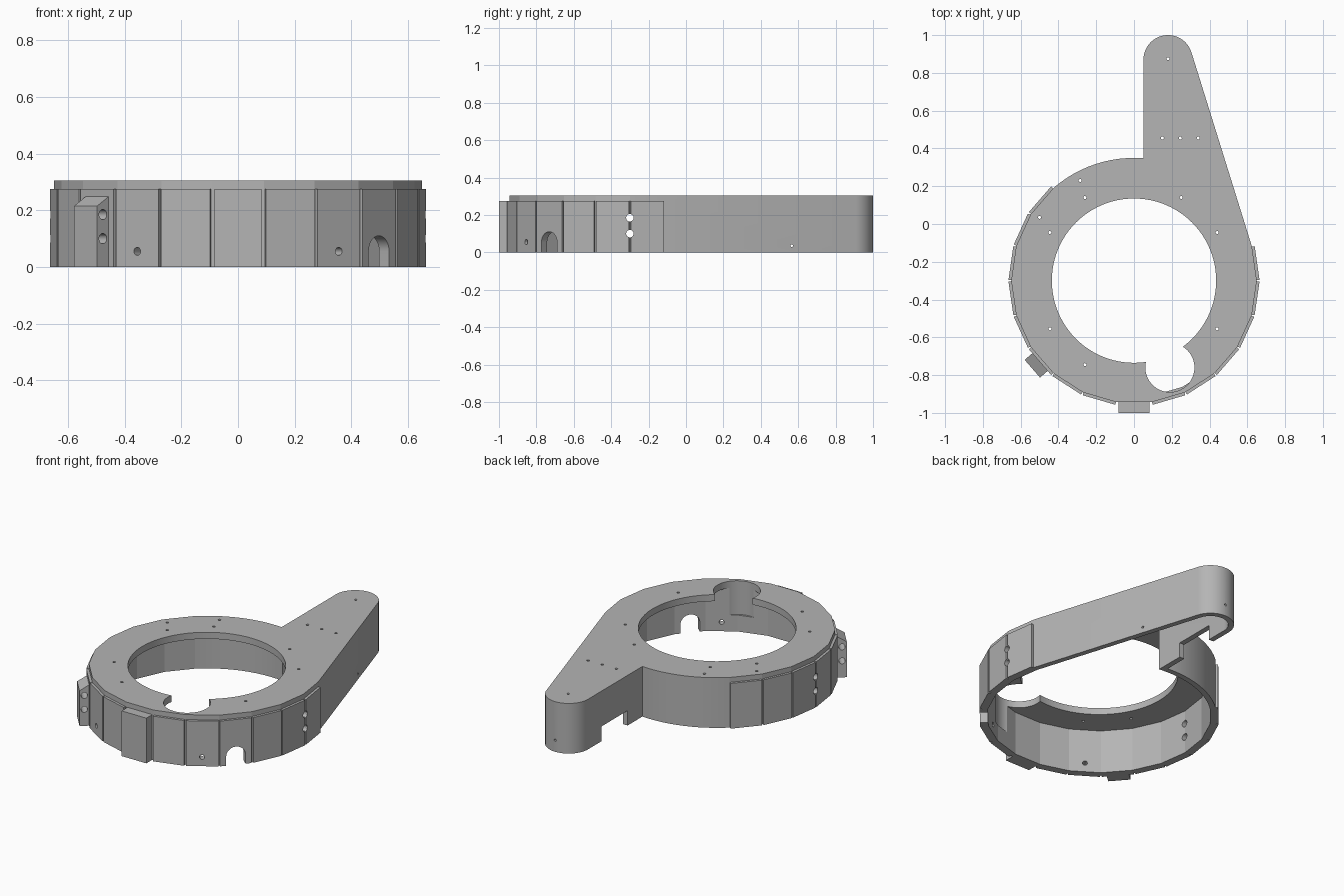
import bpy, bmesh
from math import sin, cos, tan, asin, pi, radians
from mathutils import Matrix, Vector

old = bpy.data.objects.get("Cube")
if old:
    bpy.data.objects.remove(old, do_unlink=True)

CY = -0.30               # ring centre on y
R = 0.65                 # ring corner radius
STEP = 2 * pi / 22       # angle of one wall facet
APOTHEM = R * cos(STEP / 2)
HEIGHT, PLATE, WALL = 0.305, 0.04, 0.032
PANEL_TOP = 0.275

grey = bpy.data.materials.new("plain grey")
grey.use_nodes = True
grey.diffuse_color = (0.46, 0.46, 0.46, 1)
grey.node_tree.nodes["Principled BSDF"].inputs["Base Color"].default_value = (0.46, 0.46, 0.46, 1)


def frame(x, y, z, origin):
    m = Matrix((x, y, z)).transposed().to_4x4()
    m.translation = origin
    return m


def radial(theta):
    """Direction out of the ring, theta measured from the front towards +x."""
    return Vector((sin(theta), -cos(theta), 0))


UP = Vector((0, 0, 1))
CENTRE = Vector((0, CY, 0))


def outward(theta):
    """Profile drawn in (tangent, up), extruded outwards."""
    return frame(Vector((cos(theta), sin(theta), 0)), UP, radial(theta), CENTRE)


def sideways(theta):
    """Profile drawn in (outward, up), extruded along the tangent."""
    d = radial(theta)
    return frame(d, UP, d.cross(UP), CENTRE)


def add_prism(bm, points, z0, z1, matrix=Matrix()):
    low = [bm.verts.new(matrix @ Vector((x, y, z0))) for x, y in points]
    high = [bm.verts.new(matrix @ Vector((x, y, z1))) for x, y in points]
    n = len(points)
    faces = [bm.faces.new(low[::-1]), bm.faces.new(high)]
    for i in range(n):
        j = (i + 1) % n
        faces.append(bm.faces.new((low[i], low[j], high[j], high[i])))
    bmesh.ops.recalc_face_normals(bm, faces=faces)


def make(name, prisms):
    bm = bmesh.new()
    for p in prisms:
        add_prism(bm, *p)
    mesh = bpy.data.meshes.new(name)
    bm.to_mesh(mesh)
    bm.free()
    mesh.materials.append(grey)
    ob = bpy.data.objects.new(name, mesh)
    bpy.context.collection.objects.link(ob)
    return ob


def circle(x, y, r, n=64):
    return [(x + r * cos(2 * pi * i / n), y + r * sin(2 * pi * i / n)) for i in range(n)]


def rect(x0, x1, y0, y1):
    return [(x0, y0), (x1, y0), (x1, y1), (x0, y1)]


def cut(ob, cutters):
    for prism in cutters:
        tool = make("cutter", [prism])
        tool.hide_render = True
        mod = ob.modifiers.new("cut", 'BOOLEAN')
        mod.operation, mod.solver, mod.object = 'DIFFERENCE', 'EXACT', tool
        bpy.context.view_layer.objects.active = ob
        bpy.ops.object.modifier_apply(modifier=mod.name)
        bpy.data.objects.remove(tool, do_unlink=True)


def finish(ob):
    bpy.ops.object.select_all(action='DESELECT')
    ob.select_set(True)
    bpy.context.view_layer.objects.active = ob
    bpy.ops.object.shade_smooth_by_angle(angle=radians(10))


def outline(inset):
    """Faceted ring, smooth at the back, running into a tapered round-ended arm."""
    r, left, tip = R - inset, 0.05 + inset, 0.13 - inset
    angles = [(6.5 - i) * STEP for i in range(16)]
    start, end = angles[-1], -pi - asin(left / r)
    angles += [start + (end - start) * i / 12 for i in range(1, 13)]
    pts = [(r * sin(a), CY - r * cos(a)) for a in angles]
    a0, a1 = pi, radians(17.5)
    pts += [(0.18 + tip * cos(a), 0.87 + tip * sin(a))
            for a in (a0 + (a1 - a0) * i / 32 for i in range(33))]
    return pts


# Openings in the side wall, shared by the housing and its panels
arch = [(-0.055, -0.05)] + [(-0.055 * cos(pi * i / 24), 0.055 + 0.055 * sin(pi * i / 24))
                            for i in range(25)] + [(0.055, -0.05)]
side_cuts = [(arch, 0.5, 0.8, outward(3 * STEP))]
for k in (-2, 2):
    side_cuts.append((circle(0, 0.055, 0.014, 24), 0.5, 0.8, outward(k * STEP)))
for side in (-1, 1):
    for z in (0.1, 0.185):
        side_cuts.append((circle(0, z, 0.02, 32), 0.5, 0.8, outward(side * pi / 2)))

# Hollow housing, open underneath
housing = make("housing", [(outline(0), 0, HEIGHT)])
cut(housing, [
    (outline(WALL), -0.1, HEIGHT - PLATE),
    (circle(0, CY, 0.435, 96), -0.1, 0.5),
    (circle(0.19, -0.76, 0.13), 0.1, 0.5),
    (rect(0, 0.12, 0.49, 0.74), -0.1, 0.09),
] + side_cuts)

# Screw holes in the top plate
screws = [(0.18, 0.875), (0.15, 0.455), (0.245, 0.455), (0.34, 0.455), (-0.285, 0.23),
          (-0.5, 0.035), (-0.26, 0.14), (0.25, 0.14), (-0.445, -0.045), (0.44, -0.045),
          (-0.445, -0.555), (0.44, -0.555), (-0.26, -0.745)]
cut(housing, [(circle(x, y, 0.008, 16), 0.2, 0.4) for x, y in screws])

# Small pin holes in the arm
along_x = frame(Vector((0, 1, 0)), UP, Vector((1, 0, 0)), Vector())
along_y = frame(Vector((-1, 0, 0)), UP, Vector((0, 1, 0)), Vector())
cut(housing, [(circle(0.565, 0.035, 0.007, 16), 0.3, 0.6, along_x),
              (circle(-0.18, 0.07, 0.007, 16), 0.9, 1.1, along_y)])
finish(housing)

# Flat panels around the wall
half = (APOTHEM + 0.015) * tan(STEP / 2) - 0.005
panels = make("wall_panels", [
    (rect(-half, half, 0, PANEL_TOP), APOTHEM - 0.004, APOTHEM + 0.015, outward(k * STEP))
    for k in range(-8, 7) if k != 0])
cut(panels, side_cuts)
finish(panels)

# Front block
front_block = make("front_block", [
    (rect(APOTHEM - 0.004, 0.70, 0, PANEL_TOP), -0.083, 0.083, sideways(0))])
finish(front_block)

# Side block with a sloping top and two cable holes
slope = [(APOTHEM, 0), (0.712, 0), (0.712, 0.215), (APOTHEM + 0.012, 0.25), (APOTHEM, 0.25)]
side_block = make("side_block", [(slope, -0.062, 0.062, sideways(-3 * STEP))])
cut(side_block, [(circle(0.685, z, 0.018, 32), -0.2, 0.2, sideways(-3 * STEP))
                 for z in (0.1, 0.185)])
finish(side_block)
